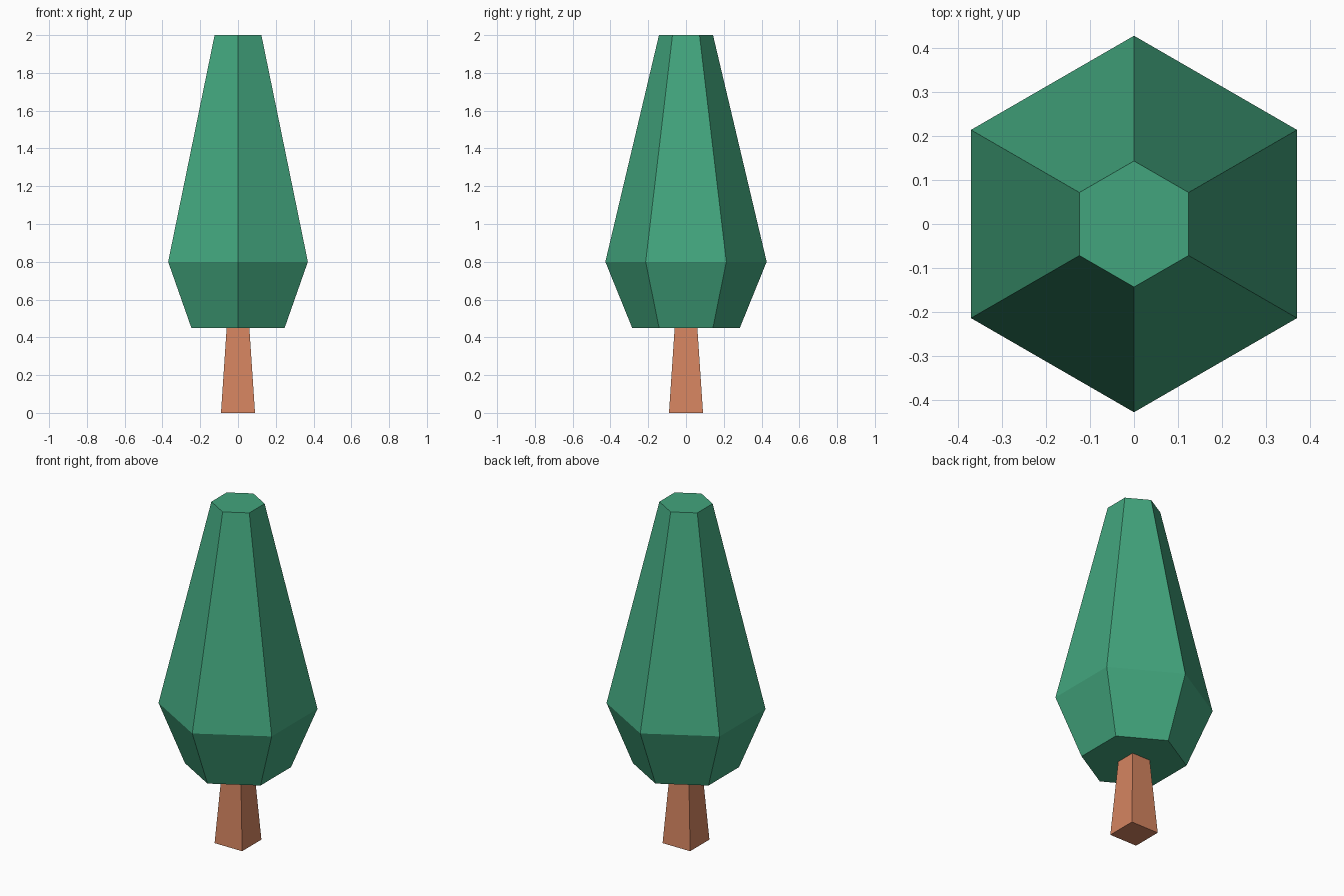
import bpy, bmesh, math

if "Cube" in bpy.data.objects:
    bpy.data.objects.remove(bpy.data.objects["Cube"])


def material(name, rgb):
    m = bpy.data.materials.new(name)
    lin = [((c / 255 + 0.055) / 1.055) ** 2.4 for c in rgb]
    m.diffuse_color = (*lin, 1)
    m.use_nodes = True
    m.node_tree.nodes["Principled BSDF"].inputs["Base Color"].default_value = m.diffuse_color
    return m


def stacked_prism(name, sides, start, rings, mat):
    """Closed flat-faced solid through (radius, height) rings."""
    bm = bmesh.new()
    loops = []
    for r, z in rings:
        angles = [start + 2 * math.pi * i / sides for i in range(sides)]
        loops.append([bm.verts.new((r * math.cos(a), r * math.sin(a), z)) for a in angles])
    for low, high in zip(loops, loops[1:]):
        for i in range(sides):
            j = (i + 1) % sides
            bm.faces.new((low[i], low[j], high[j], high[i]))
    bm.faces.new(loops[0][::-1])
    bm.faces.new(loops[-1])
    mesh = bpy.data.meshes.new(name)
    bm.to_mesh(mesh)
    bm.free()
    mesh.materials.append(mat)
    ob = bpy.data.objects.new(name, mesh)
    bpy.context.collection.objects.link(ob)
    return ob


green = material("leaf green", (66, 165, 125))
brown = material("bark brown", (212, 132, 96))

# Tapered square trunk
stacked_prism("trunk", 4, math.pi / 4,
              [(0.09 * math.sqrt(2), 0), (0.06 * math.sqrt(2), 0.45)], brown)

# Six-sided foliage, widest low down, with a flat top
stacked_prism("foliage", 6, math.pi / 2,
              [(0.285, 0.45), (0.427, 0.80), (0.143, 2.0)], green)
